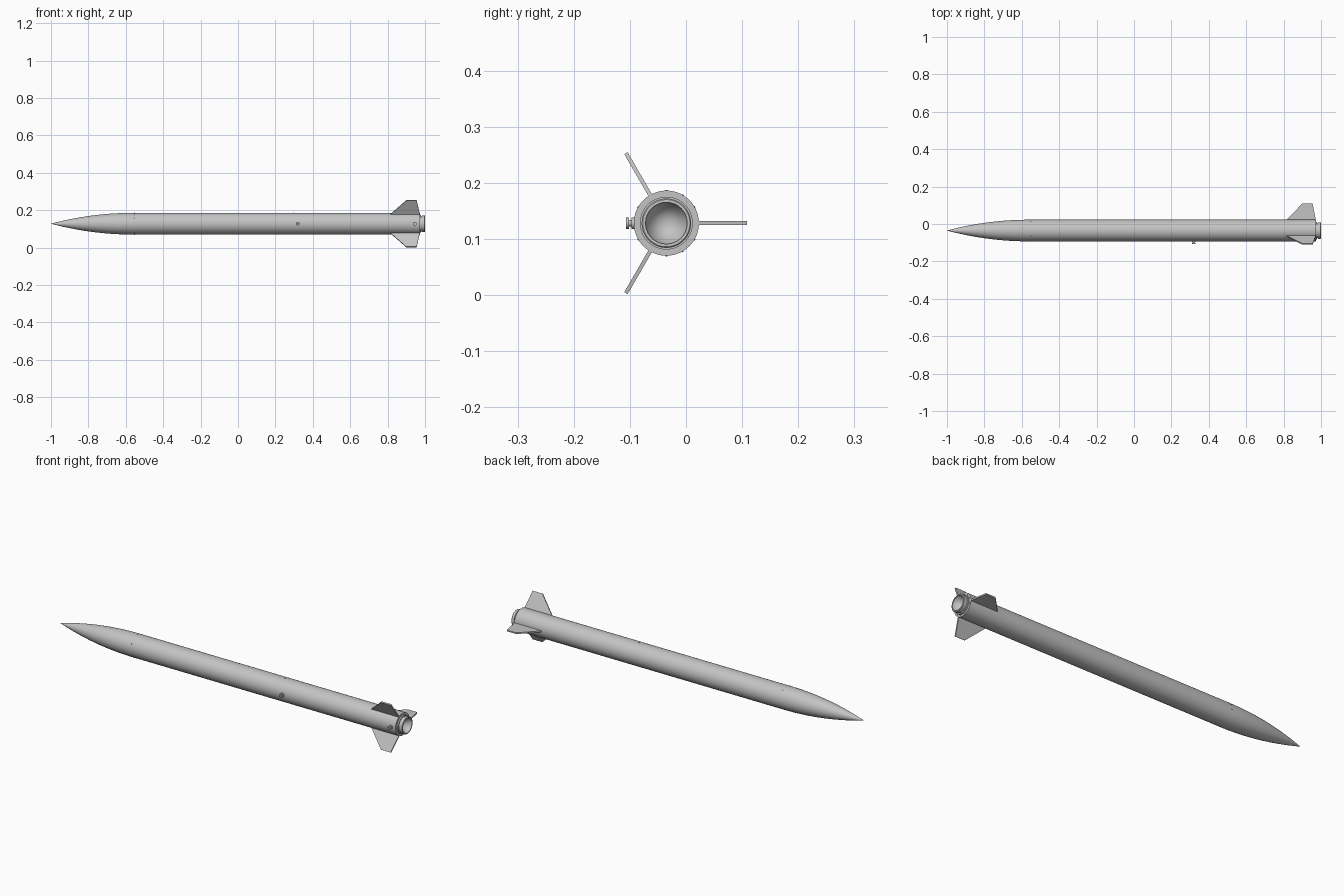
import bpy, bmesh
from math import pi, sin, cos, sqrt, radians
from mathutils import Matrix, Vector

if "Cube" in bpy.data.objects:
    bpy.data.objects.remove(bpy.data.objects["Cube"], do_unlink=True)

AXIS_Y, AXIS_Z, R = -0.035, 0.128, 0.058
NOSE_END, BODY_END = -0.56, 0.972
CENTRE = Matrix.Translation((0, AXIS_Y, AXIS_Z))

grey = bpy.data.materials.new("light_grey")
grey.use_nodes = True
colour = (0.55, 0.55, 0.55, 1)
grey.diffuse_color = colour
grey.node_tree.nodes["Principled BSDF"].inputs["Base Color"].default_value = colour


def finish(name, bm, matrix, smooth=True):
    bmesh.ops.remove_doubles(bm, verts=bm.verts, dist=1e-5)
    bmesh.ops.recalc_face_normals(bm, faces=bm.faces)
    bm.transform(matrix)
    mesh = bpy.data.meshes.new(name)
    bm.to_mesh(mesh)
    bm.free()
    mesh.materials.append(grey)
    ob = bpy.data.objects.new(name, mesh)
    bpy.context.collection.objects.link(ob)
    if smooth:
        bpy.ops.object.select_all(action='DESELECT')
        ob.select_set(True)
        bpy.context.view_layer.objects.active = ob
        bpy.ops.object.shade_smooth_by_angle(angle=radians(30))
    return ob


def lathe(name, profile, matrix=CENTRE, steps=72):
    """Spin (x, radius) points round the x axis."""
    bm = bmesh.new()
    vs = [bm.verts.new((x, 0, r)) for x, r in profile]
    es = [bm.edges.new(pair) for pair in zip(vs, vs[1:])]
    bmesh.ops.spin(bm, geom=vs + es, cent=(0, 0, 0), axis=(1, 0, 0),
                   angle=2 * pi, steps=steps, use_merge=False)
    return finish(name, bm, matrix)


# Tangent ogive nose flowing into the tube
L = NOSE_END + 1
rho = (R * R + L * L) / (2 * R)
nose = []
for i in range(25):
    d = L * (1 - i / 24)
    nose.append((NOSE_END - d, max(0, sqrt(rho * rho - d * d) + R - rho)))
lathe("nose_cone", nose + [(NOSE_END, 0)])
lathe("body_tube", [(NOSE_END, 0), (NOSE_END, R), (0.295, R),
                    (BODY_END, R), (BODY_END, 0.04)])

# Stepped motor retainer with a conical nozzle sunk inside
lathe("motor_retainer", [(BODY_END, 0.037), (BODY_END, 0.047), (0.979, 0.047),
                         (0.979, 0.041), (0.985, 0.041), (0.985, 0.044),
                         (0.998, 0.044), (1.0, 0.042), (1.0, 0.037),
                         (BODY_END, 0.037)])
lathe("nozzle", [(0.996, 0.0372), (0.99, 0.036), (0.94, 0)])

# Three swept fins
for name, deg in (("back_fin", 0), ("upper_fin", 120), ("lower_fin", -120)):
    bm = bmesh.new()
    outline = [(0.805, 0.05), (0.815, R), (0.90, 0.144), (0.955, 0.144),
               (0.972, R), (0.972, 0.05)]
    face = bm.faces.new([bm.verts.new((x, r, -0.0035)) for x, r in outline])
    out = bmesh.ops.extrude_face_region(bm, geom=[face])
    bmesh.ops.translate(bm, vec=(0, 0, 0.007),
                        verts=[g for g in out["geom"] if isinstance(g, bmesh.types.BMVert)])
    finish(name, bm, CENTRE @ Matrix.Rotation(radians(deg), 4, 'X'), False)

# Spool shaped rail buttons on the front side
spool = [(0, 0), (0, 0.010), (0.005, 0.010), (0.005, 0.006), (0.010, 0.006),
         (0.010, 0.010), (0.0145, 0.010), (0.0145, 0.005), (0.0125, 0.004), (0.0125, 0)]
for name, x in (("middle_rail_button", 0.32), ("rear_rail_button", 0.945)):
    lathe(name, spool, CENTRE @ Matrix.Translation((x, -R + 0.001, 0))
          @ Matrix.Rotation(-pi / 2, 4, 'Z'), 24)


def screws(name, spots, radius):
    """Small flat heads at (position, direction) pairs."""
    bm = bmesh.new()
    for pos, direction in spots:
        turn = Vector(direction).to_track_quat('Z', 'Y').to_matrix().to_4x4()
        bmesh.ops.create_cone(bm, cap_ends=True, segments=12, radius1=radius,
                              radius2=radius, depth=0.0024,
                              matrix=Matrix.Translation(pos) @ turn)
    finish(name, bm, CENTRE)


def around(count, phase):
    for k in range(count):
        a = radians(phase) + 2 * pi * k / count
        yield cos(a), sin(a)


# Screw heads at the joints and on the tail face
screws("nose_screws", [((-0.553, c * R, s * R), (0, c, s)) for c, s in around(12, 0)], 0.0018)
screws("vent_screw", [((0.295, 0, R), (0, 0, 1))], 0.0018)
screws("tail_screws", [((BODY_END, c * 0.052, s * 0.052), (1, 0, 0))
                       for c, s in around(12, 15)], 0.0018)
